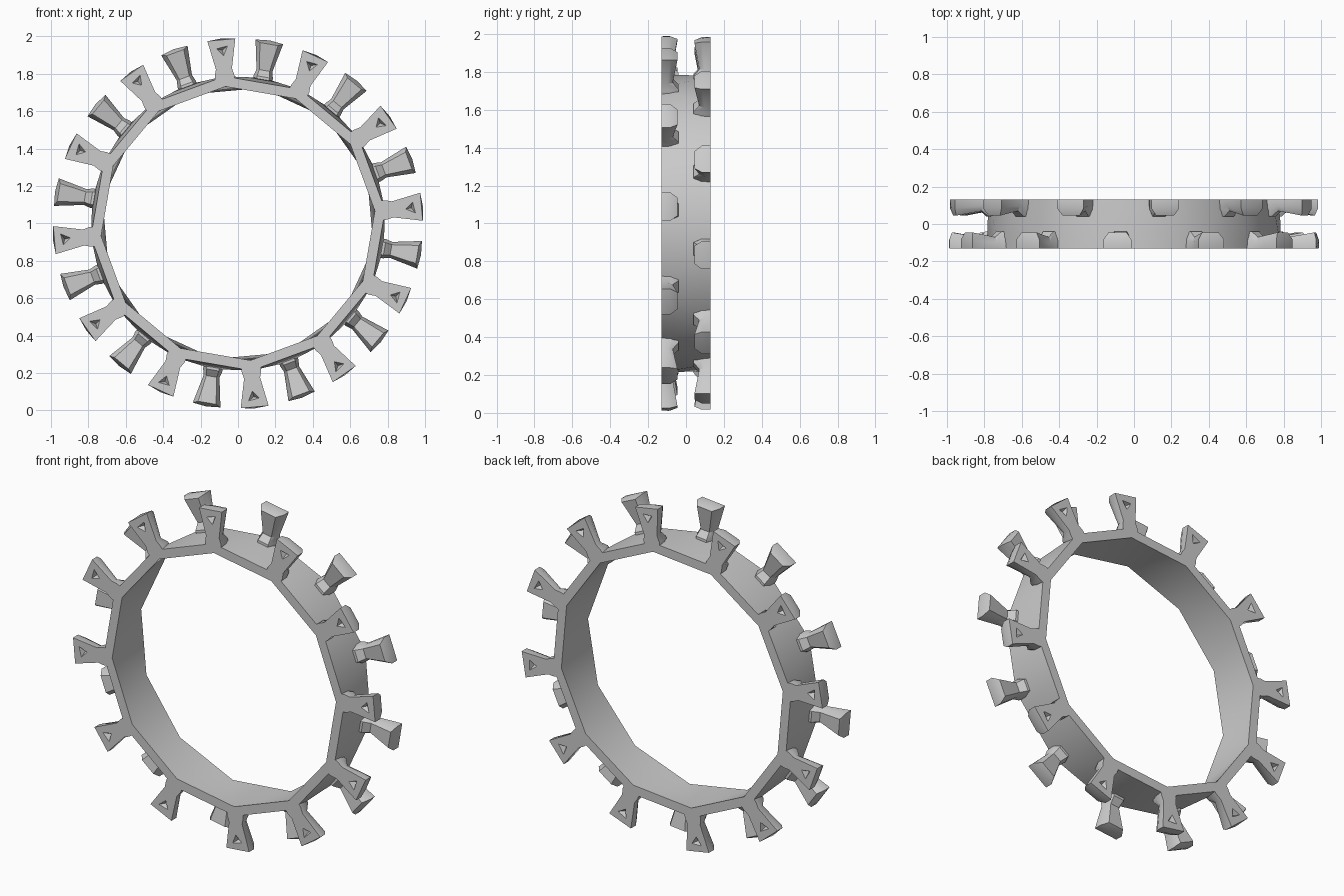
import bpy, bmesh, math
from mathutils import Vector

if "Cube" in bpy.data.objects:
    bpy.data.objects.remove(bpy.data.objects["Cube"])

HALF = 0.13
START = 5.2


def polar(r, deg, y, u=0.0):
    """Point at radius r, slid sideways by u along the tangent."""
    a = math.radians(deg)
    return Vector((r * math.cos(a) - u * math.sin(a), y,
                   1 + r * math.sin(a) + u * math.cos(a)))


def finish(bm, name, angle):
    bmesh.ops.recalc_face_normals(bm, faces=bm.faces)
    me = bpy.data.meshes.new(name)
    bm.to_mesh(me)
    bm.free()
    ob = bpy.data.objects.new(name, me)
    bpy.context.collection.objects.link(ob)
    bpy.ops.object.select_all(action='DESELECT')
    ob.select_set(True)
    bpy.context.view_layer.objects.active = ob
    bpy.ops.object.shade_smooth_by_angle(angle=math.radians(angle))
    return ob


# Ring: twelve-sided faces, back twisted half a step against the front
bm = bmesh.new()
N = 12


def loop(r, y, offset):
    return [bm.verts.new(polar(r, START + offset + 30 * k, y)) for k in range(N)]


fo, bo = loop(0.79, -HALF, 0), loop(0.79, HALF, 15)
fi, bi = loop(0.735, -HALF, 0), loop(0.735, HALF, 15)
for k in range(N):
    j = (k + 1) % N
    bm.faces.new((fo[k], fo[j], fi[j], fi[k]))
    bm.faces.new((bo[k], bi[k], bi[j], bo[j]))
    for f, b in ((fo, bo), (fi, bi)):
        bm.faces.new((f[k], f[j], b[k]))
        bm.faces.new((f[j], b[j], b[k]))
finish(bm, "ring", 35)

# Tooth: pedestal, waist and flared head; (radius, half width, depth, ledge)
LEVELS = [(0.75, 0.052, 0.092), (0.795, 0.052, 0.09),
          (0.83, 0.043, 0.06), (0.985, 0.075, 0.085)]


def tooth(name, deg, side):
    bm = bmesh.new()

    def vert(u, d, r):
        return bm.verts.new(polar(r, deg, side * (HALF - d), u))

    rows = []
    for r, w, d in LEVELS:
        top = r > 0.9
        drop = 0.012 if top else 0
        rows.append([vert(-w, 0, r), vert(w, 0, r), vert(w, d * 0.55, r),
                     vert(w * 0.65, d, r - drop), vert(-w * 0.65, d, r - drop),
                     vert(-w, d * 0.55, r)])
    for i in range(3):
        lo, hi = rows[i], rows[i + 1]
        for k in range(6):
            if i == 2 and k == 0:
                continue
            j = (k + 1) % 6
            bm.faces.new((lo[k], lo[j], hi[j], hi[k]))
    bm.faces.new(rows[0])
    # slightly crowned tip
    crown = vert(0, 0.04, 0.993)
    for k in range(6):
        bm.faces.new((rows[3][k], rows[3][(k + 1) % 6], crown))
    # triangular pocket in the flat outer face
    bl, br = rows[2][:2]
    tl, tr = rows[3][:2]
    a, b, c = vert(-0.03, 0, 0.95), vert(0.03, 0, 0.94), vert(-0.005, 0, 0.90)
    p = vert(0, 0.035, 0.93)
    for f in ((tl, tr, b, a), (tr, br, c, b), (br, bl, c), (bl, tl, a, c),
              (a, b, p), (b, c, p), (c, a, p)):
        bm.faces.new(f)
    finish(bm, name, 30)


# Alternate teeth between the front and back rims
for k in range(24):
    front = k % 2 == 0
    tooth(("front" if front else "back") + f"_tooth_{k // 2 + 1}",
          START + 15 * k, -1 if front else 1)
